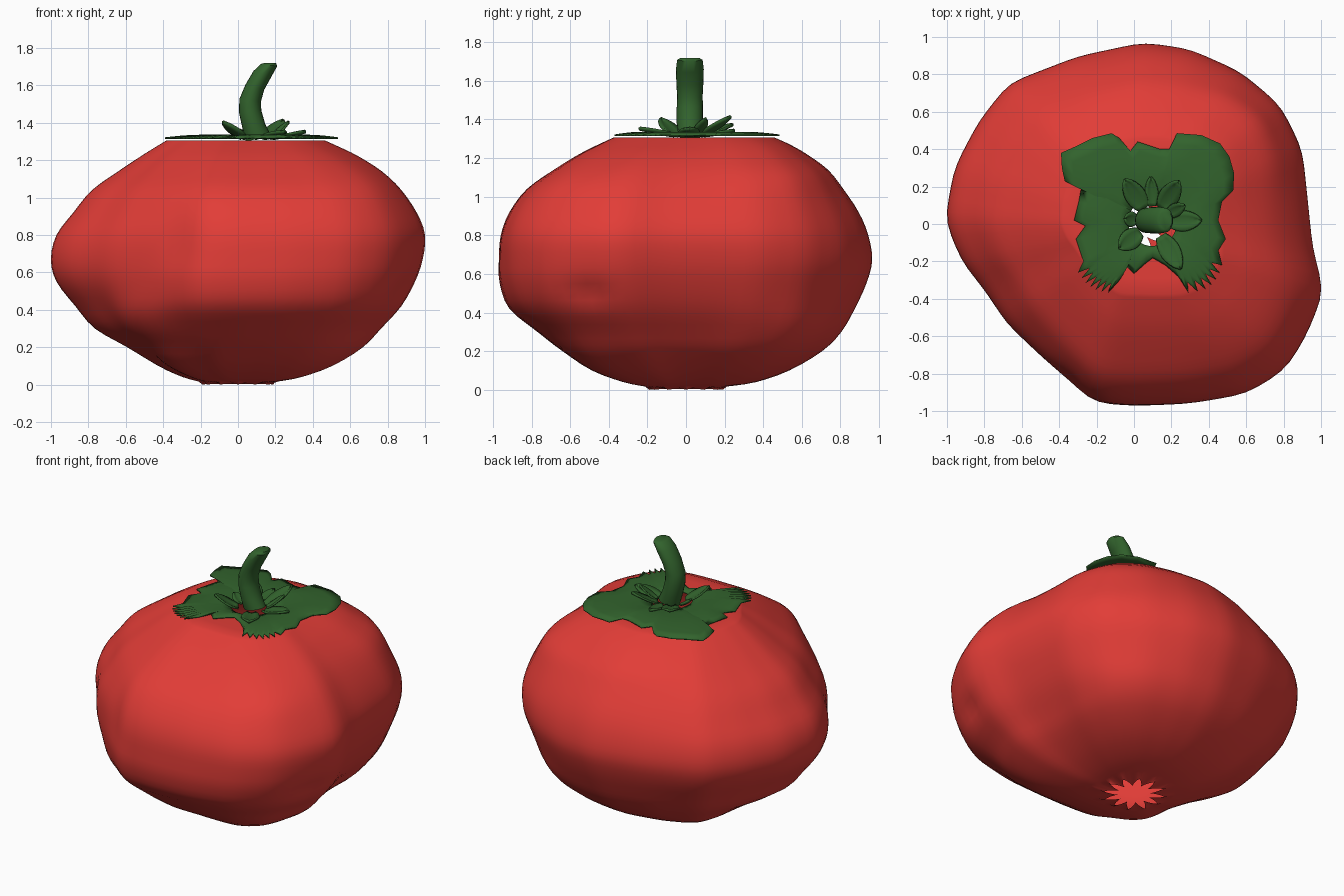
import bpy, bmesh, math

if "Cube" in bpy.data.objects:
    bpy.data.objects.remove(bpy.data.objects["Cube"])

def material(name, col):
    m = bpy.data.materials.new(name)
    m.diffuse_color = (*col, 1)
    m.use_nodes = True
    m.node_tree.nodes["Principled BSDF"].inputs["Base Color"].default_value = m.diffuse_color
    return m

RED = material("tomato red", (0.76, 0.046, 0.038))
GREEN = material("leaf green", (0.032, 0.125, 0.026))

def make(name, rings, mat, closed=True, caps=False, thick=0):
    """Skin a list of equal-length rings of points."""
    bm = bmesh.new()
    vs = [[bm.verts.new(p) for p in r] for r in rings]
    n = len(rings[0])
    for a, b in zip(vs, vs[1:]):
        for i in range(n if closed else n - 1):
            j = (i + 1) % n
            bm.faces.new((a[i], a[j], b[j], b[i]))
    if caps:
        bm.faces.new(vs[0][::-1])
        bm.faces.new(vs[-1])
    me = bpy.data.meshes.new(name)
    bm.to_mesh(me)
    bm.free()
    ob = bpy.data.objects.new(name, me)
    bpy.context.collection.objects.link(ob)
    me.materials.append(mat)
    if thick:
        mod = ob.modifiers.new("thickness", 'SOLIDIFY')
        mod.thickness = thick
        mod.offset = 0
    bpy.context.view_layer.objects.active = ob
    ob.select_set(True)
    bpy.ops.object.shade_smooth_by_angle(angle=math.radians(50))
    ob.select_set(False)
    return ob

def catmull(vals, t):
    i = min(int(t), len(vals) - 2)
    f = t - i
    p = [vals[max(0, min(len(vals) - 1, i + k))] for k in (-1, 0, 1, 2)]
    return 0.5 * (2 * p[1] + (p[2] - p[0]) * f + (2 * p[0] - 5 * p[1] + 4 * p[2] - p[3]) * f * f
                  + (3 * p[1] - p[0] - 3 * p[2] + p[3]) * f ** 3)

# ---- tomato body: outline from above times four side profiles
outline = [(.94, 0), (.9, .4), (.785, .64), (.57, .82), (.3, .94), (.05, .975), (-.3, .9), (-.67, .755),
           (-.83, .55), (-.96, .3), (-1.01, .02), (-.92, -.2), (-.8, -.35), (-.68, -.53), (-.5, -.7),
           (-.36, -.83), (-.22, -.955), (0, -.97), (.3, -.96), (.6, -.91), (.81, -.78), (.92, -.6),
           (1.015, -.36), (.955, -.14)]
polar = sorted((math.atan2(y, x) % math.tau, math.hypot(x, y)) for x, y in outline)
polar.append((polar[0][0] + math.tau, polar[0][1]))

def out_r(a):
    a %= math.tau
    for (a0, r0), (a1, r1) in zip(polar, polar[1:]):
        if a0 <= a <= a1:
            # straight chord between neighbouring outline points
            return r0 * r1 * math.sin(a1 - a0) / (r0 * math.sin(a - a0) + r1 * math.sin(a1 - a))
    return polar[0][1]

Z = [.017, .04, .1, .2, .3, .42, .55, .67, .8, .92, 1.04, 1.14, 1.22, 1.27, 1.306]
PX = [.21, .33, .49, .66, .76, .865, .94, .985, 1, .955, .87, .77, .65, .55, .47]
NX = [.21, .29, .42, .59, .765, .87, .97, 1, .97, .88, .78, .64, .52, .44, .38]
PY = [.21, .36, .53, .7, .8, .87, .93, .96, .94, .89, .81, .73, .62, .53, .45]
NY = [.21, .32, .48, .635, .765, .91, .96, .965, .955, .91, .82, .68, .55, .45, .37]

# shallow hollows (+) and swellings (-): angle, height, angular width, height width, depth
dents = [(250, .78, .15, .16, .025), (330, .5, .1, .06, .025), (228, .3, .35, .17, -.075),
         (45, .28, .38, .16, -.055), (42, 1.13, .4, .14, -.055), (320, 1.1, .3, .12, -.03),
         (225, .1, .4, .1, -.07), (315, .12, .4, .12, -.05), (135, .1, .45, .12, -.05),
         (45, .1, .4, .1, -.03), (45, 1.29, .5, .07, -.045)]
N = 96

def body_ring(t):
    z = catmull(Z, t)
    ring = []
    for i in range(N):
        a = math.tau * i / N
        c, s = math.cos(a), math.sin(a)
        fx = catmull(PX, t) if c > 0 else catmull(NX, t)
        fy = catmull(PY if s > 0 else NY, t) / .965
        f = fx * c * c + fy * s * s
        r = f * sum(out_r(a + k * .045) * w for k, w in zip((-2, -1, 0, 1, 2), (1, 2, 3, 2, 1))) / 9
        for da, dz, wa, wz, d in dents:
            k = (a - math.radians(da) + math.pi) % math.tau - math.pi
            r -= d * math.exp(-(k / wa) ** 2 - ((z - dz) / wz) ** 2)
        ring.append((r * c, r * s, z))
    return ring

# jagged opening underneath
hole = []
for i in range(N):
    a = math.tau * i / N
    r = .1 + .09 * (abs(i % 8 - 4) / 4)
    hole.append((r * math.cos(a), r * math.sin(a), 0.003 if i % 8 else 0))
rings = [hole] + [body_ring(k / 3) for k in range(3 * (len(Z) - 1) + 1)]
# flat top running in under the leaves to an opening
rim = rings[-1]
for f, dz in ((.8, 0), (.6, -.002), (.45, -.004)):
    rings.append([(.05 + (x - .05) * f, .03 + (y - .03) * f, z + dz) for x, y, z in rim])
make("tomato_body", rings, RED)

# ---- ragged flat calyx with two fringed corners
CX, CY = .1, .01

def fringe(p, q, corner, n):
    pts = []
    for i in range(n * 2 + 1):
        t = i / (2 * n)
        x = (1 - t) ** 2 * p[0] + 2 * t * (1 - t) * corner[0] + t * t * q[0]
        y = (1 - t) ** 2 * p[1] + 2 * t * (1 - t) * corner[1] + t * t * q[1]
        k = 1 if i % 2 == 0 else .86
        pts.append((CX + (x - CX) * k, CY + (y - CY) * k))
    return pts

edge = [(.45, .02), (.47, .12), (.53, .18), (.535, .27), (.51, .36), (.46, .43), (.36, .475), (.23, .485),
        (.19, .4), (.14, .4), (.02, .44), (-.02, .39), (-.08, .46), (-.12, .485), (-.22, .46), (-.3, .42),
        (-.39, .38), (-.385, .3), (-.37, .23), (-.28, .2), (-.295, .12), (-.32, .02), (-.26, -.01),
        (-.31, -.08), (-.27, -.2)]
edge += fringe((-.3, -.26), (-.14, -.37), (-.25, -.36), 6)
edge += [(-.08, -.3), (-.045, -.22), (0, -.265), (.06, -.21), (.1, -.18), (.17, -.22), (.24, -.28)]
edge += fringe((.29, -.365), (.47, -.22), (.45, -.36), 6)
edge += [(.45, -.14), (.49, -.08)]
cal = []
for k in range(7):
    t = k / 6
    ring = []
    for x, y in edge:
        d = math.hypot(x - CX, y - CY)
        r = .13 + (d - .13) * t
        ring.append((CX + (x - CX) / d * r, CY + (y - CY) / d * r,
                     1.318 + .014 * math.sin(math.pi * t)))
    cal.append(ring)
make("calyx_sheet", cal[::-1], GREEN, thick=.008)

# ---- small upright sepals around the stem
def sepal(i, tip, width, zt):
    dx, dy = tip[0] - CX, tip[1] - CY
    L = math.hypot(dx, dy)
    ux, uy = dx / L, dy / L
    rows = []
    for k in range(9):
        t = k / 8
        r = .085 + (L - .085) * t
        w = width * (math.sin(math.pi * (.12 + .88 * t)) ** .7 if t < 1 else .03)
        z = 1.325 + (zt - 1.325) * t ** 1.2
        rows.append([(CX + ux * r - uy * w * s, CY + uy * r + ux * w * s, z - .012 * (1 - s * s))
                     for s in (-1, -.5, 0, .5, 1)])
    make(f"sepal_{i}", rows, GREEN, closed=False, thick=.012)

for i, s in enumerate([((-.05, .24), .055, 1.38), ((.09, .25), .035, 1.35), ((.24, .23), .055, 1.42),
                       ((.36, .02), .055, 1.36), ((.25, -.24), .055, 1.36), ((-.08, -.13), .055, 1.41),
                       ((-.05, .03), .04, 1.37), ((.27, .1), .035, 1.41)]):
    sepal(i + 1, *s)

# ---- curved stem
path = [(.11, 1.315, .07, .06), (.085, 1.38, .062, .068), (.065, 1.46, .06, .068), (.065, 1.52, .058, .066),
        (.09, 1.59, .052, .07), (.13, 1.66, .05, .072), (.165, 1.708, .048, .066), (.17, 1.718, .034, .05)]
stem = []
for k, (x, z, rx, ry) in enumerate(path):
    x0, z0 = path[max(0, k - 1)][:2]
    x1, z1 = path[min(6, k + 1)][:2]
    ang = math.atan2(x1 - x0, z1 - z0) * .6
    stem.append([(x + rx * math.cos(a) * math.cos(ang), .02 + ry * math.sin(a),
                  z - rx * math.cos(a) * math.sin(ang) * (.3 if k > 5 else 1))
                 for a in (math.tau * i / 20 for i in range(20))])
make("stem", stem, GREEN, caps=True)
